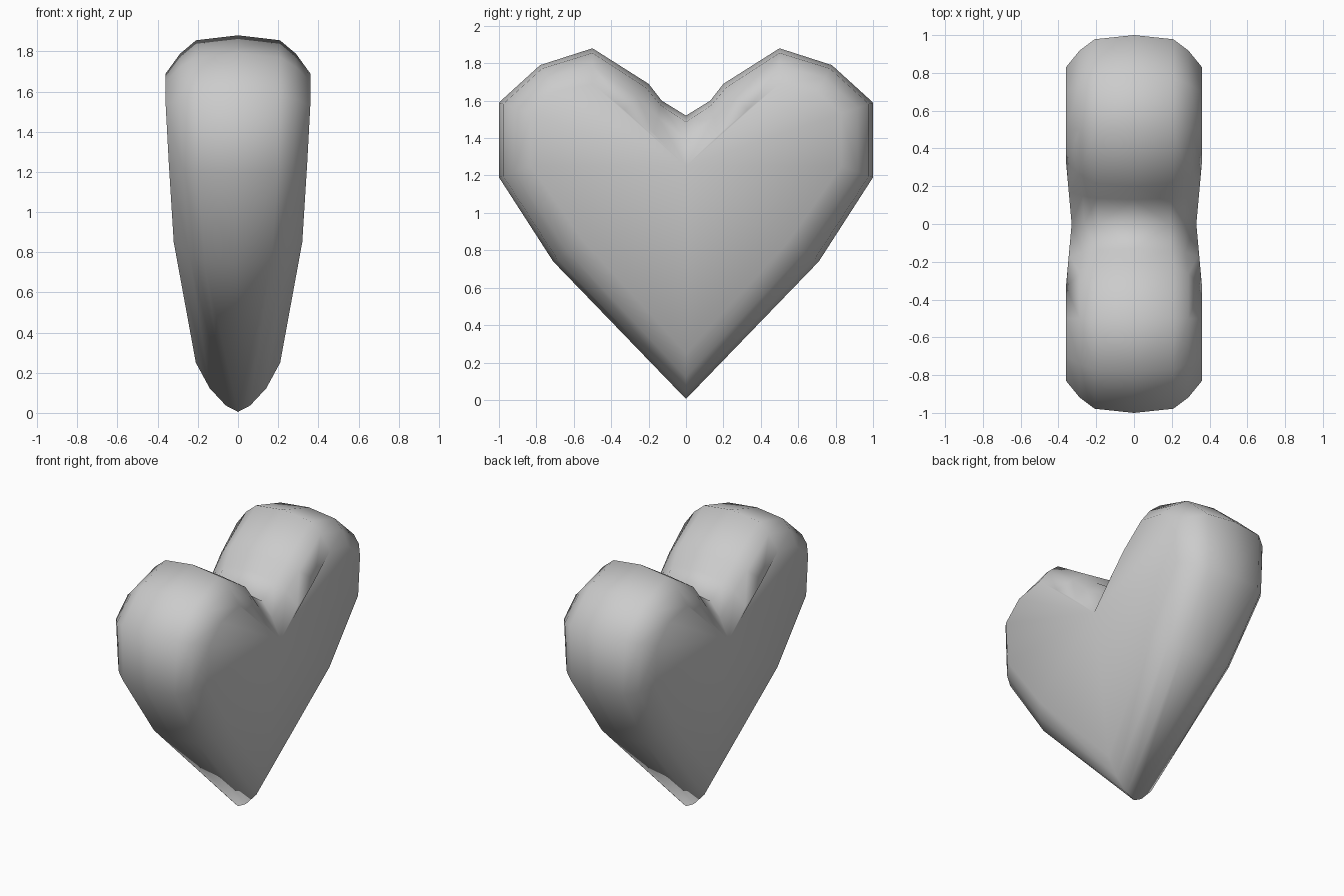
import bpy, bmesh

if "Cube" in bpy.data.objects:
    bpy.data.objects.remove(bpy.data.objects["Cube"])

# Right half of the heart, tip to cleft:
# (outer y, outer z, inner y, inner z, half thickness, ring thickness fractions)
profile = [
    (0.00, 0.005, 0.00, 0.25, 0.21, 0.29, 0.67),
    (0.71, 0.74, 0.55, 0.85, 0.32, 0.52, 0.76),
    (1.00, 1.19, 0.83, 1.25, 0.345, 0.58, 0.80),
    (1.00, 1.59, 0.83, 1.53, 0.36, 0.58, 0.80),
    (0.78, 1.79, 0.70, 1.65, 0.36, 0.58, 0.80),
    (0.50, 1.88, 0.50, 1.69, 0.36, 0.58, 0.80),
    (0.20, 1.69, 0.33, 1.55, 0.36, 0.58, 0.80),
    (0.13, 1.60, 0.17, 1.42, 0.34, 0.58, 0.80),
    (0.00, 1.52, 0.00, 1.25, 0.33, 0.58, 0.80),
]


def ring_points(p):
    """Points from the middle seam to the rim of the front face."""
    oy, oz, iy, iz, x, f1, f2 = p
    return [(x * f, oy + (iy - oy) * t, oz + (iz - oz) * t)
            for f, t in ((0, 0), (f1, 0.13), (f2, 0.48), (1, 1))]


# One quarter of the heart: rounded border plus face fan from the cleft
bm = bmesh.new()
cols = [[bm.verts.new(co) for co in ring_points(p)] for p in profile]
for a, b in zip(cols, cols[1:]):
    for k in range(3):
        bm.faces.new((a[k], b[k], b[k + 1], a[k + 1]))
cleft = cols[-1][3]
for a, b in zip(cols[:-2], cols[1:-1]):
    bm.faces.new((a[3], b[3], cleft))

# Mirror to both sides and both lobes
for axis in (0, 1):
    copy = bmesh.ops.duplicate(bm, geom=bm.verts[:] + bm.edges[:] + bm.faces[:])
    for v in copy["geom"]:
        if isinstance(v, bmesh.types.BMVert):
            v.co[axis] *= -1
    bmesh.ops.remove_doubles(bm, verts=bm.verts[:], dist=1e-4)
bmesh.ops.recalc_face_normals(bm, faces=bm.faces[:])
for f in bm.faces:
    f.smooth = True

mesh = bpy.data.meshes.new("heart")
bm.to_mesh(mesh)
bm.free()
heart = bpy.data.objects.new("heart", mesh)
bpy.context.collection.objects.link(heart)
